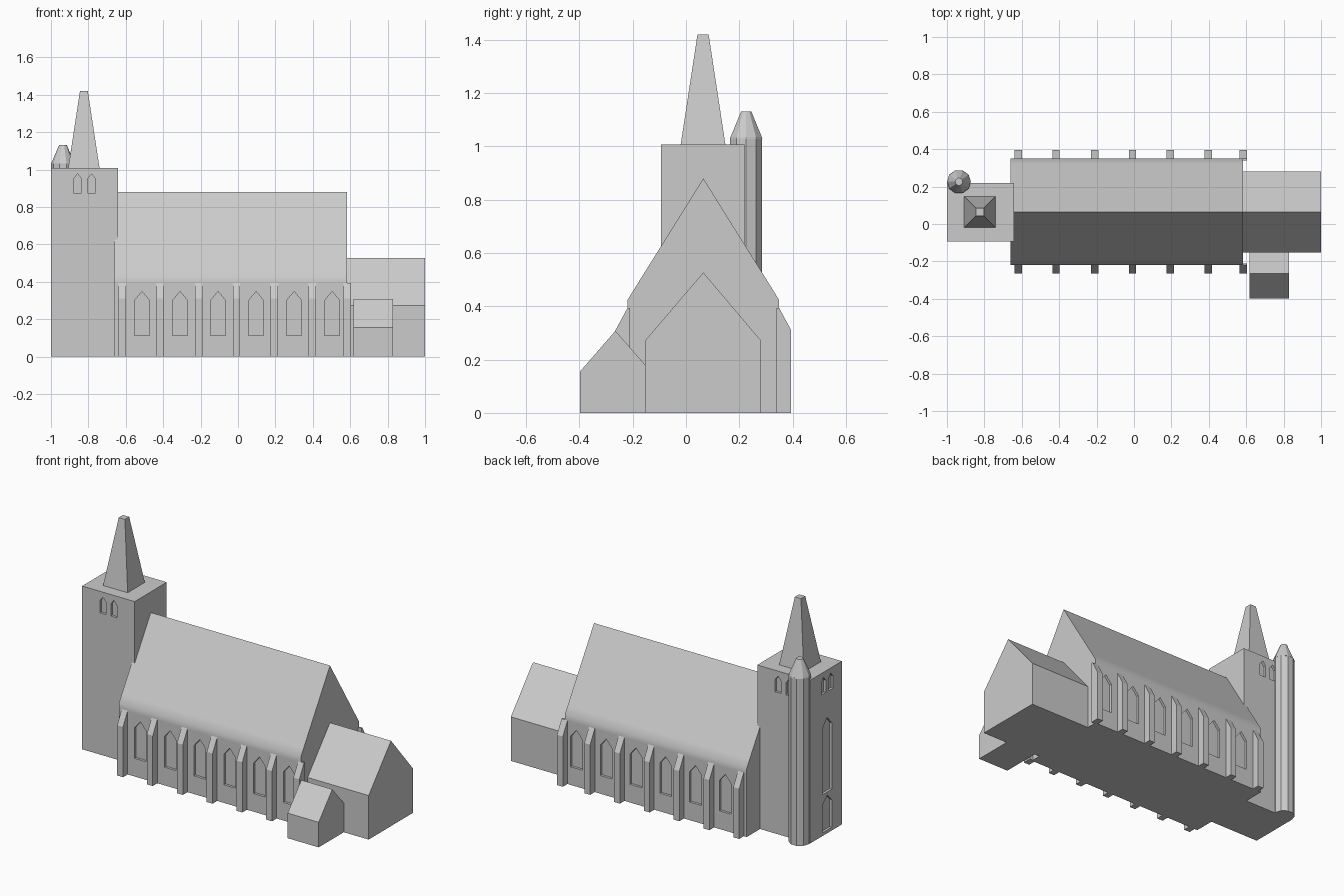
import bpy, bmesh, math
from mathutils import Vector

if "Cube" in bpy.data.objects:
    bpy.data.objects.remove(bpy.data.objects["Cube"])

stone = bpy.data.materials.new("light grey stone")
stone.diffuse_color = (0.6, 0.6, 0.6, 1)
stone.use_nodes = True
stone.node_tree.nodes["Principled BSDF"].inputs["Base Color"].default_value = stone.diffuse_color


def add_prism(bm, pts, vec):
    """Closed prism: polygon of 3D points swept along vec."""
    a = [bm.verts.new(p) for p in pts]
    b = [bm.verts.new(Vector(p) + Vector(vec)) for p in pts]
    bm.faces.new(a)
    bm.faces.new(b[::-1])
    n = len(a)
    for i in range(n):
        j = (i + 1) % n
        bm.faces.new((a[i], b[i], b[j], a[j]))


def finish(name, bm):
    bmesh.ops.recalc_face_normals(bm, faces=bm.faces[:])
    me = bpy.data.meshes.new(name)
    bm.to_mesh(me)
    bm.free()
    me.materials.append(stone)
    ob = bpy.data.objects.new(name, me)
    bpy.context.collection.objects.link(ob)
    return ob


def house(name, profile, x0, x1):
    """(y, z) profile extruded along x."""
    bm = bmesh.new()
    add_prism(bm, [(x0, y, z) for y, z in profile], (x1 - x0, 0, 0))
    return finish(name, bm)


def frustum(bm, n, r0, r1, z0, z1, cx, cy, turn=0.0):
    def ring(r, z):
        return [bm.verts.new((cx + r * math.cos(turn + 2 * math.pi * i / n),
                              cy + r * math.sin(turn + 2 * math.pi * i / n), z)) for i in range(n)]
    a, b = ring(r0, z0), ring(r1, z1)
    bm.faces.new(a[::-1])
    bm.faces.new(b)
    for i in range(n):
        j = (i + 1) % n
        bm.faces.new((a[i], a[j], b[j], b[i]))


def arch(u, w, z0, zs, za):
    """Pointed window outline in (u, z)."""
    return [(u - w / 2, z0), (u + w / 2, z0), (u + w / 2, zs), (u, za), (u - w / 2, zs)]


def cut(ob, bm):
    """Subtract the cutter mesh from the object."""
    cutter = finish("window_cutter", bm)
    cutter.hide_render = True
    mod = ob.modifiers.new("windows", 'BOOLEAN')
    mod.operation = 'DIFFERENCE'
    mod.solver = 'EXACT'
    mod.object = cutter
    bpy.context.view_layer.update()
    dg = bpy.context.evaluated_depsgraph_get()
    me = bpy.data.meshes.new_from_object(ob.evaluated_get(dg))
    ob.modifiers.clear()
    ob.data = me
    bpy.data.objects.remove(cutter)


MID = 0.065      # y of the main ridge
DEPTH = 0.015    # window recess

# Nave with steep roof
half = [(0.285, 0), (0.285, 0.39), (0.285, 0.423), (0.256, 0.47)]
profile = ([(MID + y, z) for y, z in half] + [(MID, 0.88)]
           + [(MID - y, z) for y, z in reversed(half)])
nave = house("nave", profile, -0.66, 0.583)

# Nave windows on both long walls
bm = bmesh.new()
for s in (-1, 1):
    wall = MID + s * 0.285
    for i in range(6):
        pts = arch(-0.513 + 0.2033 * i, 0.08, 0.112, 0.30, 0.348)
        add_prism(bm, [(x, wall - s * DEPTH, z) for x, z in pts], (0, s * 0.05, 0))
cut(nave, bm)

# Soft shading over the eaves
bpy.ops.object.select_all(action='DESELECT')
nave.select_set(True)
bpy.context.view_layer.objects.active = nave
bpy.ops.object.shade_smooth_by_angle(angle=math.radians(35))

# Buttresses with sloping tops
bm = bmesh.new()
for s in (-1, 1):
    prof = [(0.275, 0), (0.33, 0), (0.33, 0.31), (0.285, 0.393), (0.275, 0.393)]
    for x in (-0.62, -0.417, -0.211, -0.008, 0.195, 0.398, 0.585):
        add_prism(bm, [(x - 0.02, MID + s * y, z) for y, z in prof], (0.04, 0, 0))
finish("buttresses", bm)

# Chancel and side annex
house("chancel", [(-0.153, 0), (0.281, 0), (0.281, 0.272), (MID, 0.527), (-0.153, 0.272)], 0.57, 1.0)
house("side_annex", [(-0.398, 0), (-0.145, 0), (-0.145, 0.171), (-0.265, 0.308), (-0.398, 0.155)],
      0.618, 0.83)

# Tower
bm = bmesh.new()
add_prism(bm, [(-1, -0.093, 0), (-0.641, -0.093, 0), (-0.641, 0.22, 0), (-1, 0.22, 0)], (0, 0, 1.008))
tower = finish("tower", bm)

# Tower belfry openings on three sides, west window and door recess
bm = bmesh.new()
for wall, s in ((-0.093, -1), (0.22, 1)):
    for x in (-0.858, -0.783):
        add_prism(bm, [(u, wall - s * DEPTH, z) for u, z in arch(x, 0.042, 0.875, 0.95, 0.977)],
                  (0, s * 0.05, 0))
west = [arch(0.015, 0.042, 0.875, 0.95, 0.977), arch(0.085, 0.042, 0.875, 0.95, 0.977),
        arch(0.05, 0.09, 0.255, 0.665, 0.715), arch(0.05, 0.09, 0.02, 0.19, 0.235)]
for pts in west:
    add_prism(bm, [(-1 + DEPTH, y, z) for y, z in pts], (-0.05, 0, 0))
cut(tower, bm)

# Spire with blunt tip
bm = bmesh.new()
r2 = math.sqrt(2)
frustum(bm, 4, 0.085 * r2, 0.021 * r2, 1.0, 1.42, -0.824, 0.064, math.pi / 4)
finish("spire", bm)

# Stair turret and its cap
bm = bmesh.new()
frustum(bm, 10, 0.063, 0.063, 0, 1.034, -0.936, 0.226)
finish("stair_turret", bm)
bm = bmesh.new()
frustum(bm, 10, 0.064, 0.02, 1.03, 1.132, -0.936, 0.226)
finish("turret_cap", bm)
